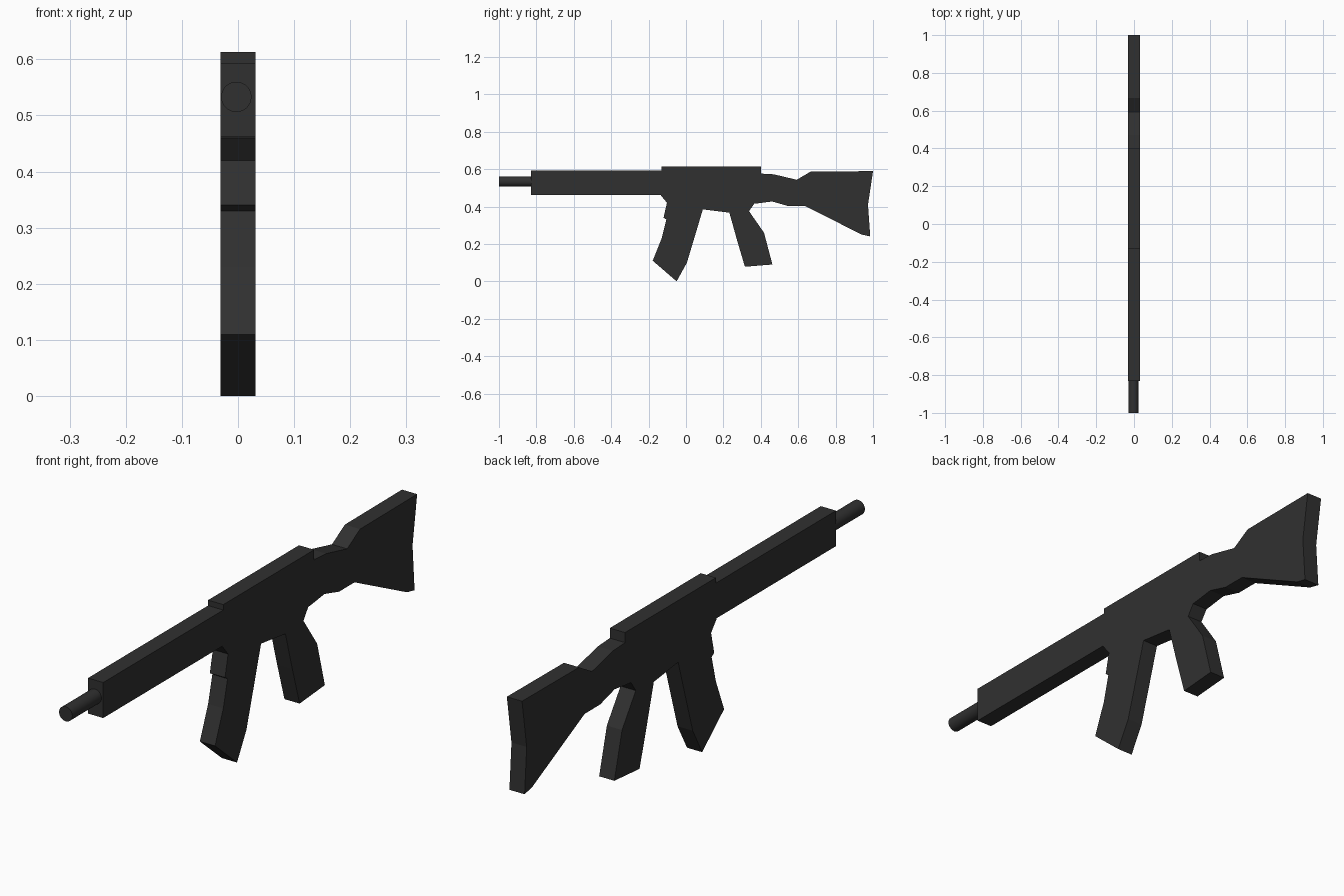
import bpy
import bmesh
import math

cube = bpy.data.objects.get("Cube")
if cube:
    bpy.data.objects.remove(cube, do_unlink=True)

HALF_WIDTH = 0.031

# Single dark finish
dark = bpy.data.materials.new("dark_grey")
dark.use_nodes = True
dark.diffuse_color = (0.03, 0.03, 0.03, 1)
dark.node_tree.nodes["Principled BSDF"].inputs["Base Color"].default_value = dark.diffuse_color


def slab(name, profile):
    """Extrude a side profile of (y, z) points across the full width."""
    bm = bmesh.new()
    face = bm.faces.new([bm.verts.new((-HALF_WIDTH, y, z)) for y, z in profile])
    side = bmesh.ops.extrude_face_region(bm, geom=[face])["geom"]
    moved = [v for v in side if isinstance(v, bmesh.types.BMVert)]
    bmesh.ops.translate(bm, verts=moved, vec=(2 * HALF_WIDTH, 0, 0))
    bmesh.ops.recalc_face_normals(bm, faces=bm.faces)
    mesh = bpy.data.meshes.new(name)
    bm.to_mesh(mesh)
    bm.free()
    mesh.materials.append(dark)
    obj = bpy.data.objects.new(name, mesh)
    bpy.context.collection.objects.link(obj)
    return obj


# Long front housing
slab("handguard", [(-0.83, 0.462), (-0.13, 0.462), (-0.13, 0.593), (-0.83, 0.593)])

# Raised central body
slab("receiver", [(-0.13, 0.613), (0.40, 0.613), (0.40, 0.419), (0.365, 0.415),
                  (0.337, 0.375), (0.232, 0.367), (0.09, 0.385),
                  (-0.102, 0.42), (-0.135, 0.46), (-0.13, 0.462)])

# Shoulder stock with its narrow neck
slab("stock", [(0.40, 0.576), (0.47, 0.572), (0.592, 0.543), (0.667, 0.587),
               (1.0, 0.589), (0.973, 0.41), (0.985, 0.24), (0.94, 0.25),
               (0.635, 0.403), (0.545, 0.403), (0.46, 0.427), (0.40, 0.419)])

# Curved magazine with a small front notch
slab("magazine", [(-0.102, 0.42), (0.09, 0.385), (0.05, 0.25), (0.005, 0.10),
                  (-0.05, 0.0), (-0.178, 0.11), (-0.13, 0.23), (-0.105, 0.33),
                  (-0.12, 0.34)])

# Rear hand grip
slab("grip", [(0.232, 0.367), (0.337, 0.375), (0.417, 0.26), (0.462, 0.09),
              (0.315, 0.078), (0.273, 0.22)])

# Round barrel
bpy.ops.mesh.primitive_cylinder_add(vertices=32, radius=0.027, depth=0.18,
                                    location=(-0.003, -0.91, 0.533),
                                    rotation=(math.pi / 2, 0, 0))
barrel = bpy.context.object
barrel.name = "barrel"
barrel.data.materials.append(dark)
bpy.ops.object.shade_smooth_by_angle()
